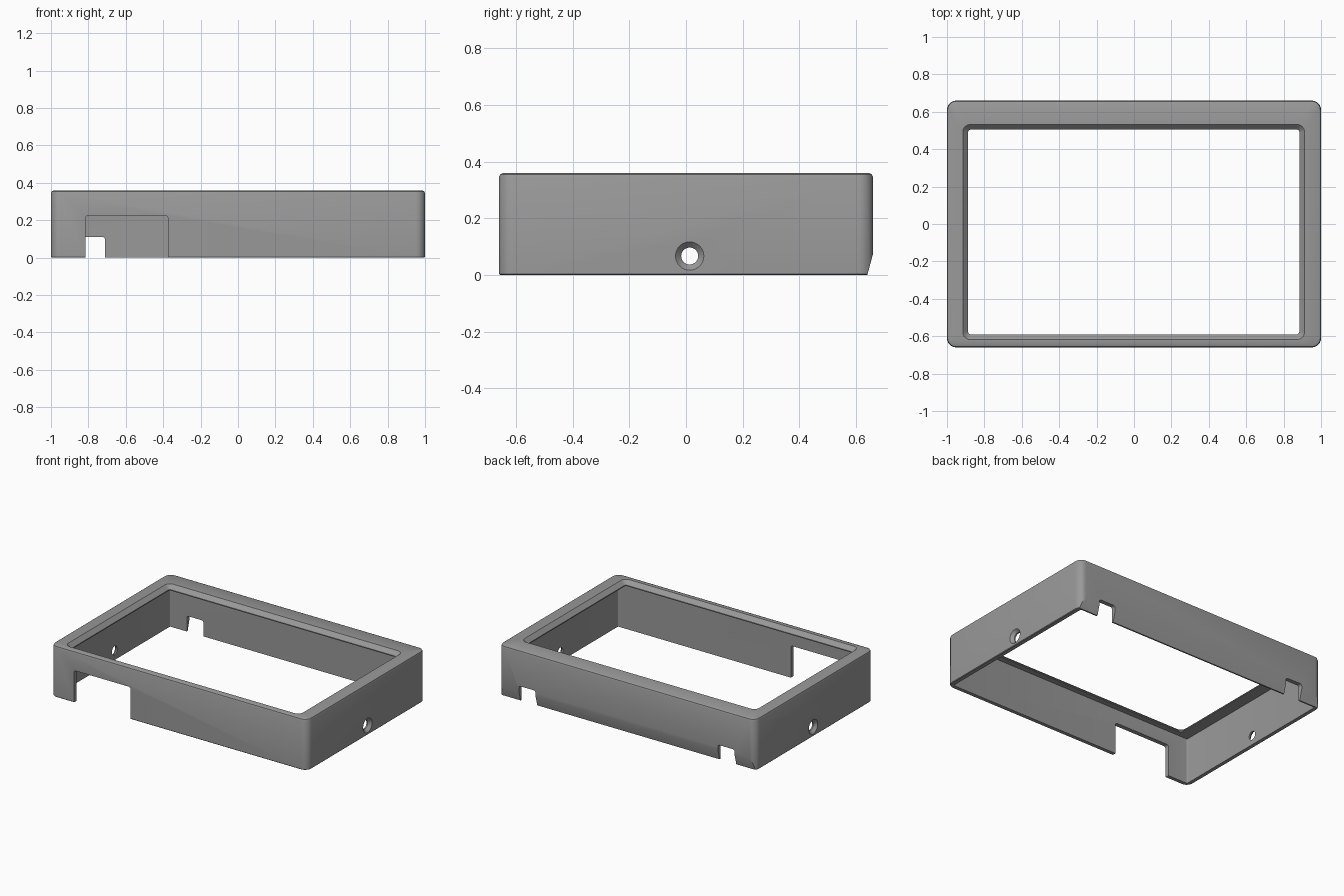
import bpy, bmesh, math

if "Cube" in bpy.data.objects:
    bpy.data.objects.remove(bpy.data.objects["Cube"])

WALL = 0.03
HEIGHT = 0.36


def loft(name, loops, ring=False):
    """Skin matching loops; close into a ring or cap both ends."""
    bm = bmesh.new()
    rows = [[bm.verts.new(p) for p in loop] for loop in loops]
    n = len(rows[0])
    pairs = list(zip(rows, rows[1:]))
    if ring:
        pairs.append((rows[-1], rows[0]))
    else:
        bm.faces.new(rows[0])
        bm.faces.new(rows[-1])
    for a, b in pairs:
        for i in range(n):
            j = (i + 1) % n
            bm.faces.new((a[i], a[j], b[j], b[i]))
    bmesh.ops.recalc_face_normals(bm, faces=bm.faces)
    mesh = bpy.data.meshes.new(name)
    bm.to_mesh(mesh)
    bm.free()
    obj = bpy.data.objects.new(name, mesh)
    bpy.context.collection.objects.link(obj)
    return obj


def rounded_rect(x0, x1, y0, y1, r, steps=6):
    pts = []
    corners = [(x1 - r, y1 - r), (x0 + r, y1 - r), (x0 + r, y0 + r), (x1 - r, y0 + r)]
    for k, (cx, cy) in enumerate(corners):
        for s in range(steps + 1):
            a = math.pi / 2 * (k + s / steps)
            pts.append((cx + r * math.cos(a), cy + r * math.sin(a)))
    return pts


def level(z, x0, x1, y0, y1, r):
    return [(x, y, z) for x, y in rounded_rect(x0, x1, y0, y1, r)]


def outer(z, inset):
    return level(z, -1 + inset, 1 - inset, -0.66 + inset, 0.66 - inset, 0.05 - inset)


def cut(target, cutter):
    mod = target.modifiers.new("cut", 'BOOLEAN')
    mod.operation = 'DIFFERENCE'
    mod.solver = 'EXACT'
    mod.object = cutter
    bpy.context.view_layer.objects.active = target
    bpy.ops.object.modifier_apply(modifier=mod.name)
    bpy.data.objects.remove(cutter, do_unlink=True)


def notch(x0, x1, top, y0, y1):
    outline = rounded_rect(x0, x1, -0.1, top, 0.015)
    return loft("notch_cutter", [[(x, y, z) for x, z in outline] for y in (y0, y1)])


# Hollow frame: outer wall, top edge chamfer, bevelled window, lip, inner wall
inner = (-1 + WALL, 1 - WALL, -0.66 + WALL, 0.66 - WALL, 0.006)
frame = loft("bezel_frame", [
    outer(0, 0.004), outer(0.004, 0),
    outer(HEIGHT - 0.015, 0), outer(HEIGHT - 0.005, 0.004), outer(HEIGHT, 0.015),
    level(HEIGHT, -0.915, 0.912, -0.618, 0.532, 0.04),
    level(HEIGHT - 0.028, -0.887, 0.884, -0.59, 0.505, 0.015),
    level(HEIGHT - 0.035, -0.887, 0.884, -0.59, 0.505, 0.015),
    level(HEIGHT - 0.035, *inner), level(0, *inner),
], ring=True)

# Sloped lower back edge
wedge = [(0.64, 0), (0.66, 0.075), (0.70, 0.075), (0.70, -0.05), (0.6267, -0.05)]
cut(frame, loft("slope_cutter", [[(x, y, z) for y, z in wedge] for x in (-1.1, 1.1)]))

# Wide front opening and two small back notches
cut(frame, notch(-0.815, -0.375, 0.225, -0.75, -0.6))
cut(frame, notch(-0.84, -0.71, 0.11, 0.6, 0.75))
cut(frame, notch(0.71, 0.84, 0.11, 0.6, 0.75))

# Countersunk screw hole in each end wall
for side in (-1, 1):
    rings = []
    for x, r in ((1.01, 0.06), (0.98, 0.03), (0.93, 0.03)):
        rings.append([(side * x, 0.013 + r * math.cos(a), 0.067 + r * math.sin(a))
                      for a in (math.tau * i / 32 for i in range(32))])
    cut(frame, loft("screw_hole_cutter", rings))

# Plain grey finish
grey = bpy.data.materials.new("grey_plastic")
grey.diffuse_color = (0.32, 0.32, 0.32, 1)
grey.use_nodes = True
grey.node_tree.nodes["Principled BSDF"].inputs["Base Color"].default_value = grey.diffuse_color
frame.data.materials.clear()
frame.data.materials.append(grey)
for poly in frame.data.polygons:
    poly.material_index = 0

bpy.ops.object.select_all(action='DESELECT')
frame.select_set(True)
bpy.context.view_layer.objects.active = frame
bpy.ops.object.shade_smooth_by_angle(angle=math.radians(25))
